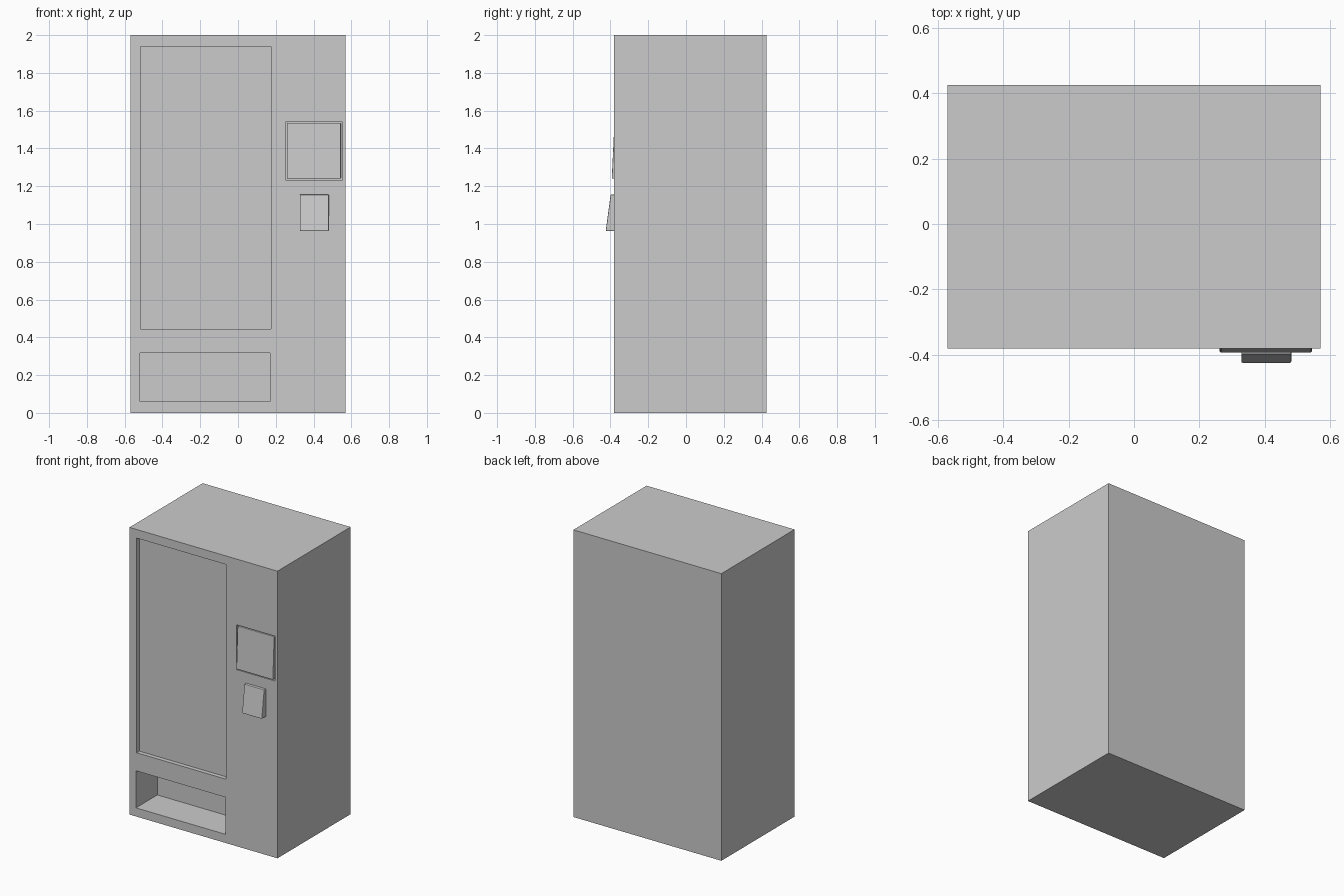
import bpy, bmesh

if "Cube" in bpy.data.objects:
    bpy.data.objects.remove(bpy.data.objects["Cube"])

FRONT, BACK = -0.38, 0.425


def prism(name, x0, x1, profile, bevel=0.0):
    """Extrude a (y, z) side profile from x0 to x1."""
    bm = bmesh.new()
    face = bm.faces.new([bm.verts.new((x0, y, z)) for y, z in profile])
    ext = bmesh.ops.extrude_face_region(bm, geom=[face])
    moved = [v for v in ext["geom"] if isinstance(v, bmesh.types.BMVert)]
    bmesh.ops.translate(bm, verts=moved, vec=(x1 - x0, 0, 0))
    bmesh.ops.recalc_face_normals(bm, faces=bm.faces)
    mesh = bpy.data.meshes.new(name)
    bm.to_mesh(mesh)
    bm.free()
    obj = bpy.data.objects.new(name, mesh)
    bpy.context.collection.objects.link(obj)
    if bevel:
        mod = obj.modifiers.new("soft_edges", "BEVEL")
        mod.width = bevel
        mod.segments = 2
    return obj


def box(name, x0, x1, y0, y1, z0, z1):
    return prism(name, x0, x1, [(y0, z0), (y1, z0), (y1, z1), (y0, z1)])


# Cabinet
cabinet = box("cabinet", -0.57, 0.57, FRONT, BACK, 0, 2)

# Recesses cut into the front: x0, x1, z0, z1, depth
recesses = {
    "window_recess": (-0.515, 0.175, 0.445, 1.94, 0.03),
    "tray_recess": (-0.52, 0.17, 0.06, 0.318, 0.235),
    "screen_recess": (0.254, 0.55, 1.23, 1.542, 0.02),
}
for name, (x0, x1, z0, z1, depth) in recesses.items():
    cutter = box(name + "_cutter", x0, x1, FRONT - 0.1, FRONT + depth, z0, z1)
    cutter.hide_render = True
    cutter.hide_set(True)
    cutter.display_type = "WIRE"
    mod = cabinet.modifiers.new(name, "BOOLEAN")
    mod.operation = "DIFFERENCE"
    mod.solver = "EXACT"
    mod.object = cutter

# Tilted screen sitting in its recess
prism("screen_panel", 0.262, 0.544,
      [(-0.393, 1.24), (-0.36, 1.24), (-0.36, 1.535), (-0.379, 1.535)], 0.004)

# Wedge-shaped payment pad
prism("payment_pad", 0.328, 0.481,
      [(-0.425, 0.963), (-0.375, 0.963), (-0.375, 1.156), (-0.399, 1.156)], 0.004)
